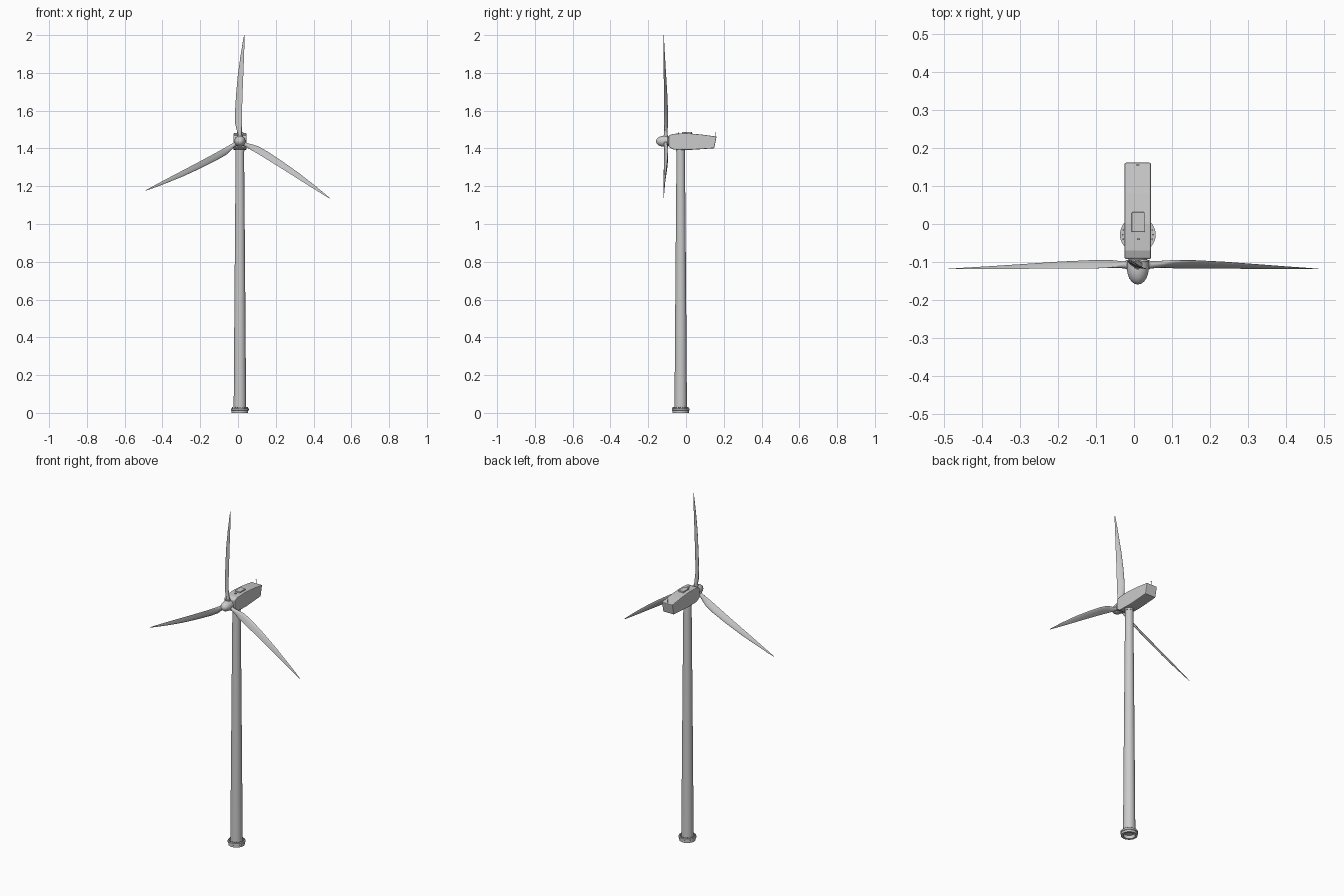
import bpy, bmesh, math
from mathutils import Matrix, Vector

if "Cube" in bpy.data.objects:
    bpy.data.objects.remove(bpy.data.objects["Cube"])

CX, TY = 0.01, -0.028          # rotor/tower axis
HUB = Vector((CX, -0.107, 1.438))


def finish(name, bm, smooth=True, bevel=0):
    bmesh.ops.recalc_face_normals(bm, faces=bm.faces)
    me = bpy.data.meshes.new(name)
    bm.to_mesh(me)
    bm.free()
    ob = bpy.data.objects.new(name, me)
    bpy.context.collection.objects.link(ob)
    bpy.ops.object.select_all(action='DESELECT')
    ob.select_set(True)
    bpy.context.view_layer.objects.active = ob
    if smooth:
        bpy.ops.object.shade_smooth_by_angle(angle=math.radians(35))
    if bevel:
        m = ob.modifiers.new("bevel", 'BEVEL')
        m.width, m.segments = bevel, 2
    return ob


def loft(bm, rings, closed=False):
    rows = [[bm.verts.new(p) for p in r] for r in rings]
    n = len(rows[0])
    pairs = list(zip(rows, rows[1:])) + ([(rows[-1], rows[0])] if closed else [])
    for a, b in pairs:
        for i in range(n):
            j = (i + 1) % n
            bm.faces.new((a[i], a[j], b[j], b[i]))
    if not closed:
        bm.faces.new(rows[0])
        bm.faces.new(rows[-1])


def lathe(name, profile, matrix, n=40, closed=False):
    bm = bmesh.new()
    loft(bm, [[matrix @ Vector((r * math.cos(2 * math.pi * i / n),
                                r * math.sin(2 * math.pi * i / n), h))
               for i in range(n)] for r, h in profile], closed)
    return finish(name, bm)


def box(name, centre, size, bevel=0):
    bm = bmesh.new()
    bmesh.ops.create_cube(bm, size=1, matrix=Matrix.Translation(centre) @ Matrix.Diagonal((*size, 1)))
    return finish(name, bm, False, bevel)


# Tower, base flange and top collar
at_tower = Matrix.Translation((CX, TY, 0))
lathe("tower", [(0.033, 0.02), (0.0295, 0.5), (0.0255, 1.0), (0.022, 1.40)], at_tower)
lathe("base_flange", [(0.032, 0), (0.044, 0), (0.044, 0.012), (0.047, 0.014),
                      (0.047, 0.024), (0.032, 0.024)], at_tower, closed=True)
lathe("top_collar", [(0.024, 1.383), (0.024, 1.40)], at_tower)

# Ring of flange bolts
bm = bmesh.new()
for i in range(20):
    a = 2 * math.pi * i / 20
    bmesh.ops.create_cone(bm, cap_ends=True, segments=6, radius1=0.0025, radius2=0.0025, depth=0.007,
                          matrix=at_tower @ Matrix.Translation((0.040 * math.cos(a), 0.040 * math.sin(a), 0.0265)))
finish("flange_bolts", bm, False)

# Nacelle: side profile extruded across x
side = [(-0.092, 1.408), (-0.092, 1.468), (-0.07, 1.477), (0.0, 1.481), (0.08, 1.474),
        (0.162, 1.463), (0.149, 1.401), (0.02, 1.392), (-0.065, 1.394)]
bm = bmesh.new()
loft(bm, [[(CX + s * 0.035, y, z) for y, z in side] for s in (-1, 1)])
finish("nacelle", bm, False, 0.004)

# Roof details
box("roof_hatch", (CX + 0.001, 0.005, 1.481), (0.034, 0.052, 0.012), 0.002)
box("roof_vent", (CX + 0.002, -0.04, 1.481), (0.008, 0.004, 0.006))
box("sensor_mast", (CX, 0.155, 1.472), (0.0025, 0.0025, 0.032))
box("sensor_crossbar", (CX, 0.155, 1.487), (0.010, 0.002, 0.002))

# Spinner and main shaft
at_hub = Matrix.Translation((CX, 0, HUB.z)) @ Matrix.Rotation(math.radians(90), 4, 'X')
lathe("spinner", [(0.026, 0.094), (0.029, 0.098), (0.029, 0.118), (0.027, 0.130), (0.023, 0.142),
                  (0.016, 0.152), (0.009, 0.157), (0.001, 0.159)], at_hub)
lathe("main_shaft", [(0.024, 0.08), (0.024, 0.10)], at_hub)

# Blade stations: radius, left x, right x, left y, right y (world y), thickness
STATIONS = [(0.010, -0.010, 0.010, -0.107, -0.107, 0.020),
            (0.040, -0.011, 0.010, -0.105, -0.109, 0.020),
            (0.065, -0.018, 0.010, -0.101, -0.113, 0.017),
            (0.095, -0.025, 0.010, -0.097, -0.116, 0.013),
            (0.150, -0.026, 0.011, -0.096, -0.117, 0.010),
            (0.250, -0.020, 0.014, -0.100, -0.117, 0.008),
            (0.350, -0.011, 0.018, -0.106, -0.118, 0.006),
            (0.450, 0.003, 0.022, -0.112, -0.118, 0.004),
            (0.530, 0.016, 0.0245, -0.116, -0.119, 0.002),
            (0.5625, 0.0225, 0.025, -0.118, -0.119, 0.001)]


def section(k, st, n=20):
    r, xl, xr, yl, yr, t = st
    a, b = Vector((xl, yl - HUB.y, r)), Vector((xr, yr - HUB.y, r))
    d = (b - a).normalized()
    normal = Vector((-d.y, d.x, 0))
    foil = min(1, max(0, (k - 1) / 2))       # round root blending to an aerofoil
    pts = []
    for i in range(n):
        th = 2 * math.pi * i / n
        u = (1 - math.cos(th)) / 2
        h = math.sin(th) * (1 - foil * 0.75 * u) * (1 + 0.3 * foil)
        pts.append(a.lerp(b, u) + normal * h * t / 2)
    return pts


# Three blades around the hub
for i, label in enumerate(("top", "right", "left")):
    spin = Matrix.Translation(HUB) @ Matrix.Rotation(math.radians(120 * i), 4, 'Y')
    bm = bmesh.new()
    loft(bm, [[spin @ p for p in section(k, s)] for k, s in enumerate(STATIONS)])
    finish("blade_" + label, bm)
    lathe("blade_socket_" + label, [(0.0125, 0.012), (0.0125, 0.033)], spin, 24)
